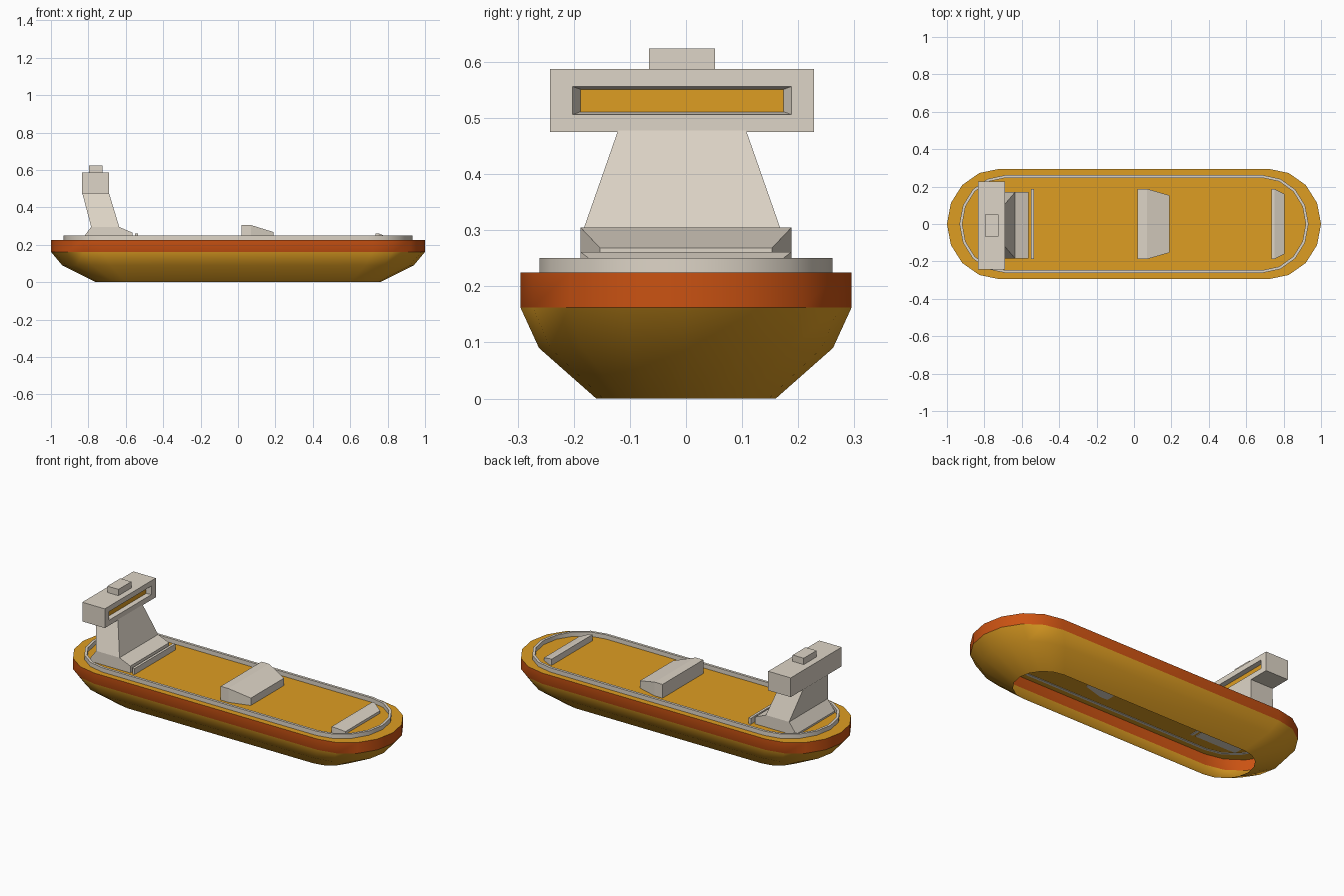
import bpy, bmesh, math

if "Cube" in bpy.data.objects:
    bpy.data.objects.remove(bpy.data.objects["Cube"])


def mat(name, rgb):
    m = bpy.data.materials.new(name)
    lin = [((c / 255 + 0.055) / 1.055) ** 2.4 for c in rgb]
    m.diffuse_color = (*lin, 1)
    m.use_nodes = True
    m.node_tree.nodes["Principled BSDF"].inputs["Base Color"].default_value = m.diffuse_color
    return m


AMBER = mat("amber", (222, 157, 34))
RUST = mat("rust_red", (202, 82, 18))
GREY = mat("warm_grey", (222, 213, 199))


def loft(name, sections, mats, cap_start=True, cap_end=True, closed=False, rule=None):
    """Skin a row of equal-length loops; rule(face) may return a material index."""
    bm = bmesh.new()
    rings = [[bm.verts.new(p) for p in s] for s in sections]
    pairs = list(zip(rings, rings[1:]))
    if closed:
        pairs.append((rings[-1], rings[0]))
    for a, b in pairs:
        n = len(a)
        for i in range(n):
            j = (i + 1) % n
            bm.faces.new((a[i], a[j], b[j], b[i]))
    if not closed:
        if cap_start:
            bm.faces.new(rings[0])
        if cap_end:
            bm.faces.new(rings[-1])
    bmesh.ops.recalc_face_normals(bm, faces=bm.faces)
    if rule:
        for f in bm.faces:
            f.material_index = rule(f)
    me = bpy.data.meshes.new(name)
    bm.to_mesh(me)
    bm.free()
    for m in mats:
        me.materials.append(m)
    ob = bpy.data.objects.new(name, me)
    bpy.context.collection.objects.link(ob)
    return ob


def smooth(ob):
    bpy.ops.object.select_all(action='DESELECT')
    ob.select_set(True)
    bpy.context.view_layer.objects.active = ob
    bpy.ops.object.shade_smooth_by_angle(angle=math.radians(35))


def oval(length, width, straight, z):
    """Long oval with eight-sided half-round ends (half sizes)."""
    pts = []
    for side, start in ((1, -90), (-1, 90)):
        for i in range(9):
            a = math.radians(start + 22.5 * i)
            pts.append((side * straight + (length - straight) * math.cos(a),
                        width * math.sin(a), z))
    return pts


def column(x, z0, z1, hw, yc=0.0):
    """Upright rectangle across the ship at x."""
    return [(x, yc - hw, z0), (x, yc + hw, z0), (x, yc + hw, z1), (x, yc - hw, z1)]


def level(z, x0, x1, hw, yc=0.0):
    """Flat rectangle at height z."""
    return [(x0, yc - hw, z), (x1, yc - hw, z), (x1, yc + hw, z), (x0, yc + hw, z)]


# Hull, open underneath, with rust band along the top and amber deck
hull = loft("hull", [oval(0.76, 0.16, 0.60, 0.0),
                     oval(0.94, 0.262, 0.68, 0.09),
                     oval(1.0, 0.295, 0.72, 0.162),
                     oval(1.0, 0.295, 0.72, 0.225)],
            [AMBER, RUST], cap_start=False,
            rule=lambda f: int(abs(f.normal.z) < 0.1))
smooth(hull)

# Low bulwark running round the deck
outer, inner = (0.933, 0.261, 0.69), (0.918, 0.246, 0.69)
bulwark = loft("bulwark", [oval(*outer, 0.222), oval(*outer, 0.25),
                           oval(*inner, 0.25), oval(*inner, 0.222)],
               [GREY], closed=True)
smooth(bulwark)

# Deck structures
B = 0.222
loft("middle_hatch", [column(0.02, B, 0.305, 0.188), column(0.07, B, 0.305, 0.188),
                      column(0.19, B, 0.268, 0.153)], [GREY])
loft("bow_breakwater", [column(0.735, B, 0.261, 0.188), column(0.75, B, 0.261, 0.188),
                        column(0.805, B, 0.24, 0.16)], [GREY])
loft("deck_bar", [column(-0.55, B, 0.26, 0.188), column(-0.535, B, 0.26, 0.188)], [GREY])

# Bridge tower, slightly off the centre line
Y = -0.007
loft("tower_base", [column(-0.83, B, 0.235, 0.178, Y), column(-0.785, B, 0.295, 0.178, Y),
                    column(-0.635, B, 0.295, 0.178, Y), column(-0.565, B, 0.265, 0.178, Y)],
     [GREY])
loft("tower_neck", [level(0.295, -0.785, -0.635, 0.178, Y),
                    level(0.478, -0.833, -0.69, 0.114, Y)], [GREY])

# Bridge with a sunken amber window facing the bow
loft("bridge", [column(-0.835, 0.475, 0.587, 0.235, Y),
                column(-0.69, 0.475, 0.587, 0.235, Y),
                column(-0.69, 0.506, 0.556, 0.195, Y),
                column(-0.715, 0.511, 0.551, 0.181, Y)], [GREY, AMBER],
     rule=lambda f: int(abs(f.calc_center_median().x + 0.715) < 0.001))
loft("bridge_cap", [level(0.58, -0.796, -0.725, 0.059, Y),
                    level(0.624, -0.796, -0.725, 0.059, Y)], [GREY])
